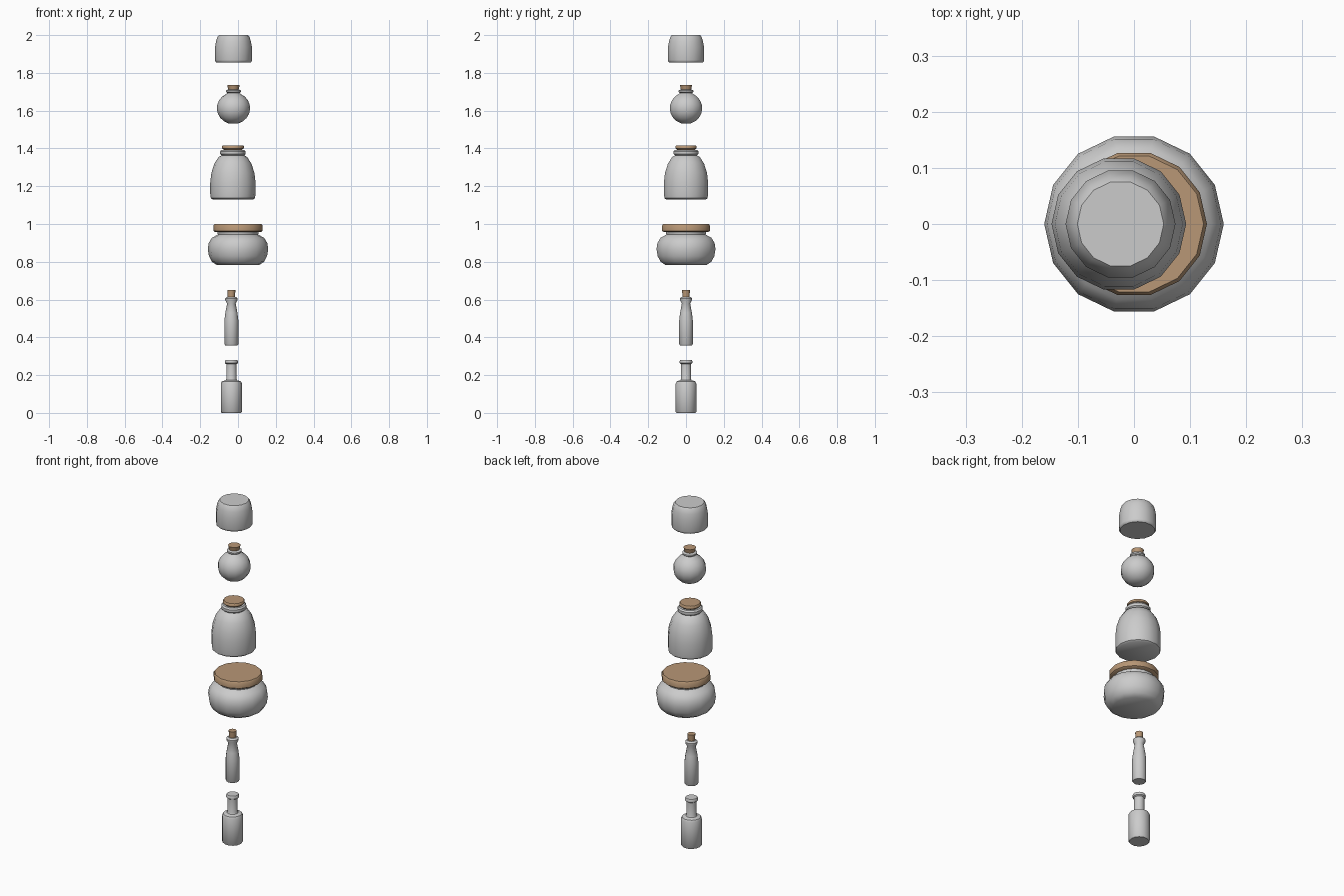
import bpy, bmesh, math

if "Cube" in bpy.data.objects:
    bpy.data.objects.remove(bpy.data.objects["Cube"])

SIDES = 14
cork_mat = bpy.data.materials.new("cork")
cork_mat.diffuse_color = (0.48, 0.31, 0.18, 1)
cork_mat.use_nodes = True
cork_mat.node_tree.nodes["Principled BSDF"].inputs["Base Color"].default_value = cork_mat.diffuse_color


def lathe(name, x, profile, mat=None):
    """Turn a (radius, z) profile around a vertical axis at x, capped at both ends."""
    bm = bmesh.new()
    rings = []
    for r, z in profile:
        rings.append([bm.verts.new((r * math.cos(a), r * math.sin(a), z))
                      for a in (2 * math.pi * i / SIDES for i in range(SIDES))])
    for lo, hi in zip(rings, rings[1:]):
        for i in range(SIDES):
            j = (i + 1) % SIDES
            bm.faces.new((lo[i], lo[j], hi[j], hi[i]))
    bm.faces.new(rings[0][::-1])
    bm.faces.new(rings[-1])
    mesh = bpy.data.meshes.new(name)
    bm.to_mesh(mesh)
    bm.free()
    ob = bpy.data.objects.new(name, mesh)
    ob.location.x = x
    bpy.context.collection.objects.link(ob)
    if mat:
        mesh.materials.append(mat)
    bpy.ops.object.select_all(action='DESELECT')
    ob.select_set(True)
    bpy.context.view_layer.objects.active = ob
    bpy.ops.object.shade_smooth_by_angle(angle=math.radians(40))
    return ob


# Straight-necked bottle, no stopper
lathe("square_shoulder_bottle", -0.035, [
    (.051, 0), (.056, .006), (.056, .155), (.050, .167), (.030, .173), (.027, .18),
    (.027, .258), (.034, .263), (.035, .272), (.031, .28)])

# Slim tapered bottle and cork
lathe("slim_bottle", -0.035, [
    (.033, .358), (.037, .364), (.037, .49), (.032, .53), (.023, .578),
    (.033, .598), (.033, .606), (.024, .614)])
lathe("slim_bottle_cork", -0.035, [(.019, .605), (.021, .65)], cork_mat)

# Wide squat jar and broad lid
lathe("squat_jar", 0, [
    (.112, .783), (.138, .80), (.154, .83), (.16, .868), (.155, .90), (.138, .927),
    (.114, .940), (.107, .945), (.110, .962)])
lathe("squat_jar_lid", 0, [
    (.122, .958), (.13, .964), (.13, .992), (.124, 1.0)], cork_mat)

# Tall domed jar and flat cork
lathe("domed_jar", -0.027, [
    (.108, 1.13), (.117, 1.137), (.12, 1.16), (.12, 1.22), (.114, 1.27), (.098, 1.32),
    (.075, 1.355), (.060, 1.363), (.067, 1.37), (.067, 1.385), (.060, 1.393)])
lathe("domed_jar_cork", -0.027, [
    (.045, 1.388), (.052, 1.397), (.058, 1.401), (.058, 1.411), (.054, 1.416)], cork_mat)

# Round flask: spherical belly, collar and tapered cork
belly = [(.088 * math.sin(t), 1.613 - .084 * math.cos(t))
         for t in (math.radians(18 + 17 * k) for k in range(9))]
lathe("round_flask", -0.024, belly + [
    (.032, 1.693), (.040, 1.699), (.040, 1.707), (.030, 1.712)])
lathe("round_flask_cork", -0.024, [(.026, 1.705), (.033, 1.735)], cork_mat)

# Open-shouldered pot at the top
lathe("top_pot", -0.024, [
    (.090, 1.855), (.096, 1.86), (.098, 1.868), (.098, 1.935), (.092, 1.968),
    (.085, 1.99), (.077, 2.0)])
